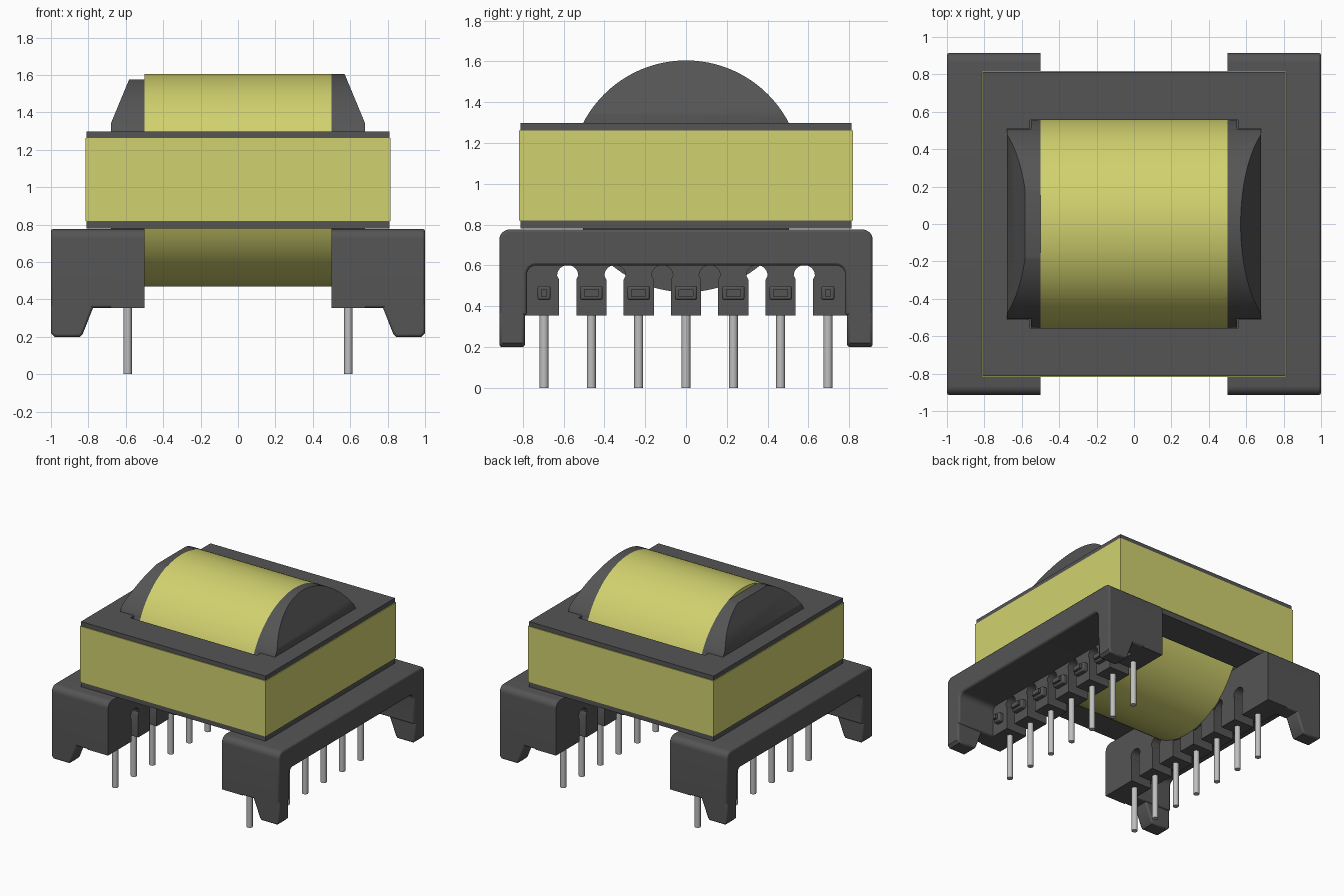
import bpy, bmesh, math
from mathutils import Vector

cube = bpy.data.objects.get("Cube")
if cube:
    bpy.data.objects.remove(cube, do_unlink=True)


def material(name, colour, rough=0.6):
    m = bpy.data.materials.new(name)
    m.use_nodes = True
    m.diffuse_color = (*colour, 1)
    bsdf = m.node_tree.nodes["Principled BSDF"]
    bsdf.inputs["Base Color"].default_value = (*colour, 1)
    bsdf.inputs["Roughness"].default_value = rough
    return m


DARK = material("dark grey plastic", (0.09, 0.09, 0.09))
YELLOW = material("yellow tape", (0.64, 0.64, 0.16))
METAL = material("pin metal", (0.52, 0.52, 0.52))


def arc(cu, cv, r, a0, a1, n=8):
    """Points on a circular arc, angles in degrees."""
    return [(cu + r * math.cos(math.radians(a0 + (a1 - a0) * i / n)),
             cv + r * math.sin(math.radians(a0 + (a1 - a0) * i / n))) for i in range(n + 1)]


def prism(name, pts, axis, lo, hi, mat, mirror="", bevel=0, cuts=()):
    """Extrude a profile along an axis, trim with (point, normal) planes, mirror it."""
    place = {"x": lambda u, v, w: (w, u, v),
             "y": lambda u, v, w: (u, w, v),
             "z": lambda u, v, w: (u, v, w)}[axis]
    bm = bmesh.new()
    a = [bm.verts.new(place(u, v, lo)) for u, v in pts]
    b = [bm.verts.new(place(u, v, hi)) for u, v in pts]
    bm.faces.new(a)
    bm.faces.new(b[::-1])
    for i in range(len(pts)):
        j = (i + 1) % len(pts)
        bm.faces.new((a[i], b[i], b[j], a[j]))
    for point, normal in cuts:
        bmesh.ops.bisect_plane(bm, geom=bm.verts[:] + bm.edges[:] + bm.faces[:],
                               plane_co=Vector(point), plane_no=Vector(normal), clear_outer=True)
        bmesh.ops.holes_fill(bm, edges=[e for e in bm.edges if e.is_boundary], sides=0)
    bmesh.ops.recalc_face_normals(bm, faces=bm.faces[:])
    mesh = bpy.data.meshes.new(name)
    bm.to_mesh(mesh)
    bm.free()
    mesh.materials.append(mat)
    ob = bpy.data.objects.new(name, mesh)
    bpy.context.collection.objects.link(ob)
    if bevel:
        mod = ob.modifiers.new("rounded edges", "BEVEL")
        mod.width, mod.segments = bevel, 2
        mod.limit_method, mod.angle_limit = "ANGLE", math.radians(50)
    if mirror:
        mod = ob.modifiers.new("mirror", "MIRROR")
        mod.use_axis = ["x" in mirror, "y" in mirror, False]
        mod.use_mirror_merge = False
    bpy.ops.object.select_all(action="DESELECT")
    ob.select_set(True)
    bpy.context.view_layer.objects.active = ob
    bpy.ops.object.shade_smooth_by_angle(angle=math.radians(30))
    return ob


def rect(u0, u1, v0, v1):
    return [(u0, v0), (u1, v0), (u1, v1), (u0, v1)]


# Core ring with a stepped window, built as one half and mirrored
core_half = [(-.81, 0), (-.81, .812), (.81, .812), (.81, 0), (.68, 0), (.68, .51), (.555, .51),
             (.555, .555), (-.555, .555), (-.555, .51), (-.68, .51), (-.68, 0)]
prism("core", core_half, "z", .78, 1.297, DARK, "y")

# Tape wrapped round the core
tape_half = [(-.816, 0), (-.816, .818), (.816, .818), (.816, 0), (.75, 0), (.75, .75),
             (-.75, .75), (-.75, 0)]
prism("core_tape", tape_half, "z", .82, 1.262, YELLOW, "y")

# Round winding and its end discs
CZ, R = 1.037, .568
disc = arc(0, CZ, R, 0, 360, 96)[:-1]
prism("winding", disc, "x", -.5, .5, YELLOW)
prism("winding_end_disc", disc, "x", .5, .515, DARK, "x", cuts=[((0, 0, 1.2), (0, 0, 1))])

# Sloping flanges above the core; the one on the right has a flat top
for side, s in (("left", 1), ("right", -1)):
    cuts = [((0, 0, .76), (0, 0, -1)), ((s * .68, 0, 1.34), (s * .265, 0, .11))]
    if s < 0:
        cuts.append(((0, 0, 1.575), (0, 0, 1)))
    lo, hi = sorted((s * .5, s * .68))
    prism(side + "_flange", disc, "x", lo, hi, DARK,
          cuts=cuts + [((0, .509, 0), (0, 1, 0)), ((0, -.509, 0), (0, -1, 0))])
    prism(side + "_flange_rim", disc, "x", *sorted((s * .5, s * .55)), DARK,
          cuts=cuts[2:] + [((0, .553, 0), (0, 1, 0)), ((0, -.553, 0), (0, -1, 0)),
                           ((0, 0, .76), (0, 0, -1))])

# Outer frame of each base: an arch with rounded shoulders
W, TOP, LOW = .915, .776, .355
shoulders = arc(W - .05, TOP - .05, .05, 0, 90) + arc(-W + .05, TOP - .05, .05, 90, 180)
opening = arc(-.735, .555, .045, 180, 90) + arc(.735, .555, .045, 90, 0)
frame = [(W, LOW)] + shoulders + [(-W, LOW), (-.78, LOW)] + opening + [(.78, LOW)]
prism("base_frame", frame, "x", .64, 1.0, DARK, "x", bevel=.012)

# Slotted inner wall that carries the pins
STEP = .232
comb = [(W, LOW)] + shoulders + [(-W, LOW)]
for k in range(-3, 3):
    y = (k + .5) * STEP
    comb += [(y - .042, LOW), (y - .042, .53)] + arc(y, .55, .052, 180, 0, 12)
    comb += [(y + .042, .53), (y + .042, LOW)]
prism("pin_wall", comb, "x", .5, .68, DARK, "x")

# Corner feet
foot = [(.775, .40), (.775, .355), (.83, .215), (.845, .2), (.98, .2), (1, .22), (1, .40)]
prism("foot", foot, "y", .79, W, DARK, "xy", bevel=.012)

# Pins, with a wire stub on the outer side of each post
for k in range(-3, 4):
    y = k * STEP
    w = .032 if abs(k) == 3 else .055
    prism("pin", arc(.59, y, .022, 0, 360, 20)[:-1], "z", 0, .40, METAL, "x")
    prism("wire_stub", rect(y - w, y + w, .43, .50), "x", .66, .72, DARK, "x", bevel=.01)
    prism("wire_stub_tip", rect(y - w + .018, y + w - .018, .447, .483), "x", .70, .74, DARK, "x")
